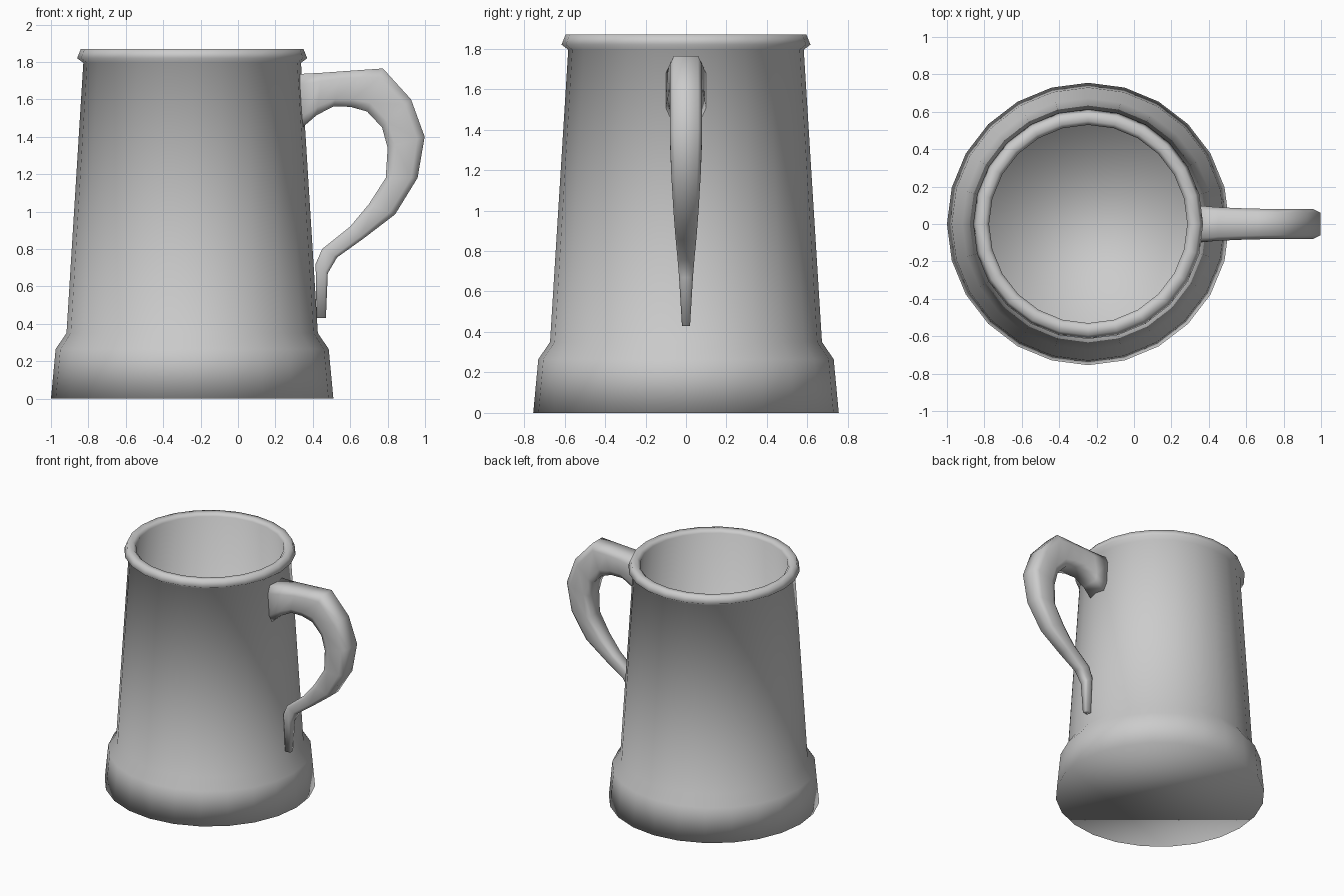
import bpy
import bmesh
from math import cos, sin, tau

if "Cube" in bpy.data.objects:
    bpy.data.objects.remove(bpy.data.objects["Cube"], do_unlink=True)

SIDES = 24
MUG_X = -0.245

grey = bpy.data.materials.new("plain grey")
grey.use_nodes = True
colour = (0.6, 0.6, 0.6, 1)
grey.diffuse_color = colour
grey.node_tree.nodes["Principled BSDF"].inputs["Base Color"].default_value = colour


def skin(name, rings):
    """Bridge a list of vertex rings, cap both ends and shade smooth."""
    bm = bmesh.new()
    loops = [[bm.verts.new(p) for p in ring] for ring in rings]
    n = len(loops[0])
    for a, b in zip(loops, loops[1:]):
        for i in range(n):
            j = (i + 1) % n
            bm.faces.new((a[i], a[j], b[j], b[i]))
    bm.faces.new(loops[0])
    bm.faces.new(loops[-1])
    bmesh.ops.recalc_face_normals(bm, faces=bm.faces)
    for f in bm.faces:
        f.smooth = True
    mesh = bpy.data.meshes.new(name)
    bm.to_mesh(mesh)
    bm.free()
    mesh.materials.append(grey)
    obj = bpy.data.objects.new(name, mesh)
    bpy.context.collection.objects.link(obj)
    return obj


# Tankard body: flared foot, tapering wall, rolled rim, hollow inside
profile = [(0.755, 0), (0.73, 0.265), (0.672, 0.35), (0.582, 1.795),
           (0.615, 1.82), (0.595, 1.87), (0.55, 1.87), (0.53, 1.85),
           (0.62, 0.12)]
skin("tankard_body", [
    [(MUG_X + r * cos(tau * i / SIDES), r * sin(tau * i / SIDES), z)
     for i in range(SIDES)]
    for r, z in profile])

# Handle stations: outer x, z, inner x, z, half width
stations = [
    (0.32, 1.735, 0.345, 1.45, 0.1),
    (0.45, 1.742, 0.42, 1.515, 0.09),
    (0.56, 1.75, 0.51, 1.562, 0.085),
    (0.66, 1.757, 0.60, 1.56, 0.082),
    (0.775, 1.765, 0.69, 1.535, 0.08),
    (0.925, 1.6, 0.77, 1.45, 0.08),
    (0.998, 1.4, 0.80, 1.34, 0.08),
    (0.96, 1.18, 0.79, 1.18, 0.073),
    (0.84, 0.985, 0.70, 1.04, 0.062),
    (0.67, 0.855, 0.60, 0.92, 0.052),
    (0.53, 0.755, 0.45, 0.80, 0.042),
    (0.48, 0.67, 0.415, 0.72, 0.035),
    (0.47, 0.43, 0.42, 0.43, 0.02)]
# Chamfered cross-section: fraction from outer to inner edge, side
half = [(0, 0.75), (0.2, 1), (0.8, 1), (1, 0.75)]
section = half + [(u, -v) for u, v in reversed(half)]
skin("handle", [
    [(ox + (ix - ox) * u, w * v, oz + (iz - oz) * u) for u, v in section]
    for ox, oz, ix, iz, w in stations])
